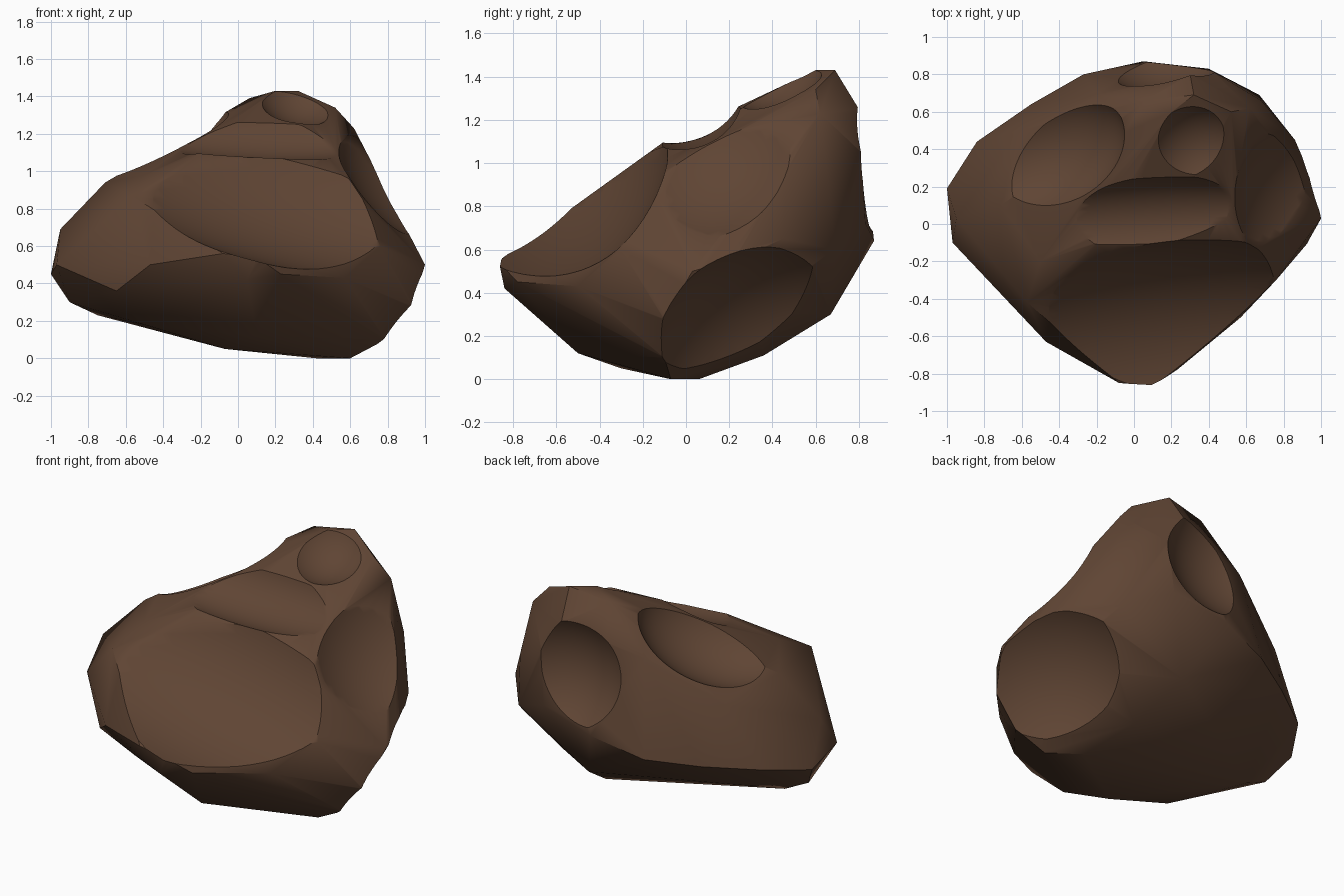
import bpy, bmesh, math
from mathutils import Vector, Matrix

if "Cube" in bpy.data.objects:
    bpy.data.objects.remove(bpy.data.objects["Cube"])

# Key corners of the lumpy stone body (its convex hull is the uncut rock)
CORNERS = [
    # right flank
    (1, .03, .5), (.93, -.1, .28), (.96, .22, .55), (.79, -.1, .1), (.6, -.07, 0),
    (.42, .06, 0), (.85, .3, .3), (.86, .45, .65), (.67, .69, .6), (.76, -.3, .6),
    (.68, .66, .9),
    # front lip
    (.57, -.5, .43), (.23, -.78, .45), (.1, -.865, .54), (-.08, -.85, .56), (-.47, -.63, .5),
    (-.57, -.42, .87), (.05, -.84, .42), (.1, -.5, .12),
    # left end
    (-.97, -.1, .5), (-1, .19, .45), (-.95, .03, .69), (-.9, .08, .3), (-.71, .1, .94),
    (-.84, .44, .5), (-.62, .5, .87), (-.65, -.43, .36),
    # underside
    (-.75, .1, .23), (-.5, -.3, .18), (-.07, -.3, .05), (.3, .36, .11), (.2, .67, .3),
    # back
    (.4, .83, .72), (.05, .87, .64), (-.27, .8, .55), (.3, .8, 1.25), (-.2, .69, 1.12),
    (-.55, .64, .52), (.43, .81, 1.05),
    # top ridges and peak
    (-.2, -.1, 1.1), (.2, -.1, 1.07), (.6, -.17, .92), (-.5, -.2, .98),
    (.2, .6, 1.43), (.32, .69, 1.43), (.52, .6, 1.34), (.06, .66, 1.39), (.62, .62, 1.23),
    (.33, .27, 1.26),
]

# Craters: rim centre, outward direction, long axis, rim radius, depth, stretch along axis
CRATERS = [
    ("saddle_dent", (.1, .055, 1.16), (.05, -.38, .92), (1, .08, -.12), .2, .085, 3.8),
    ("flank_dent", (.72, .2, .9), (.76, -.24, .61), (0, 1, .4), .28, .055, 1),
    ("front_crater", (.1, -.48, .80), (.25, -.58, .78), (.96, .07, -.28), .47, .16, 2.2),
    ("left_crater", (-.395, .325, 1.07), (-.42, .2, .88), (.8, .45, .4), .245, .10, 1.4),
    ("peak_crater", (.345, .46, 1.345), (.03, -.45, .89), (1, 0, 0), .205, .08, 1),
    ("right_crater", (.76, .26, .295), (.68, .41, -.61), (0, .6, .4), .445, .15, 1),
    ("back_crater", (.1, .81, .96), (.08, .97, .2), (0, 0, 1), .29, .1, 1),
]


def build_body():
    bm = bmesh.new()
    for c in CORNERS:
        bm.verts.new(c)
    bmesh.ops.convex_hull(bm, input=bm.verts)
    loose = [v for v in bm.verts if not v.link_faces]
    bmesh.ops.delete(bm, geom=loose, context='VERTS')
    bmesh.ops.recalc_face_normals(bm, faces=bm.faces)
    me = bpy.data.meshes.new("rock")
    bm.to_mesh(me)
    bm.free()
    ob = bpy.data.objects.new("rock", me)
    bpy.context.collection.objects.link(ob)
    return ob


def carve(ob, name, centre, normal, axis, rim, depth, stretch):
    """Scoop a bowl (a sphere, or one stretched along an axis) out of the rock."""
    n = Vector(normal).normalized()
    side = n.cross(Vector(axis)).normalized()
    along = side.cross(n)
    radius = (rim * rim + depth * depth) / (2 * depth)
    bpy.ops.mesh.primitive_ico_sphere_add(subdivisions=5, radius=radius)
    cutter = bpy.context.object
    cutter.name = name
    cutter.hide_render = True
    frame = Matrix((along, side, n)).transposed().to_4x4()
    place = Matrix.Translation(Vector(centre) + n * (radius - depth))
    cutter.data.transform(place @ frame @ Matrix.Diagonal((stretch, 1, 1, 1)))
    mod = ob.modifiers.new(name, 'BOOLEAN')
    mod.operation = 'DIFFERENCE'
    mod.solver = 'EXACT'
    mod.object = cutter
    bpy.context.view_layer.objects.active = ob
    bpy.ops.object.modifier_apply(modifier=mod.name)
    bpy.data.objects.remove(cutter)


rock = build_body()
for crater in CRATERS:
    carve(rock, *crater)

# Smooth shading with crisp crater rims
bpy.ops.object.select_all(action='DESELECT')
rock.select_set(True)
bpy.context.view_layer.objects.active = rock
bpy.ops.object.shade_smooth_by_angle(angle=math.radians(35))

# Brown stone
mat = bpy.data.materials.new("brown_stone")
mat.diffuse_color = (.115, .059, .034, 1)
mat.use_nodes = True
mat.node_tree.nodes["Principled BSDF"].inputs["Base Color"].default_value = mat.diffuse_color
rock.data.materials.clear()
rock.data.materials.append(mat)
